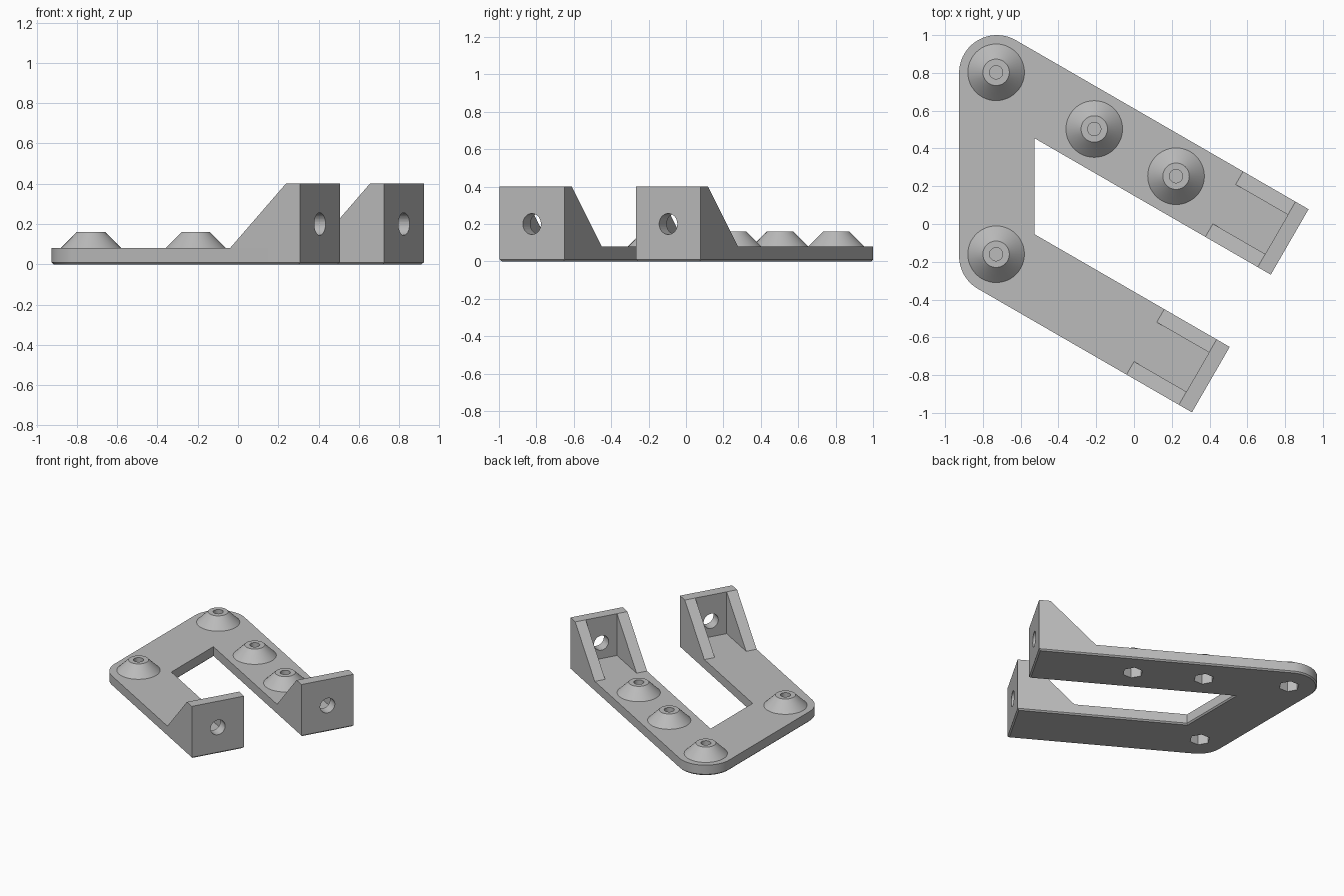
import bpy, bmesh, math
from mathutils import Vector, Matrix

cube = bpy.data.objects.get("Cube")
if cube:
    bpy.data.objects.remove(cube, do_unlink=True)

grey = bpy.data.materials.new("plain grey")
grey.use_nodes = True
colour = (0.5, 0.5, 0.5, 1)
grey.diffuse_color = colour
grey.node_tree.nodes["Principled BSDF"].inputs["Base Color"].default_value = colour

# Main sizes
HALF = 0.2          # half arm width
THICK = 0.08        # base, wall and gusset thickness
HEIGHT = 0.4
ALONG = Vector((math.cos(math.radians(30)), -0.5, 0))
ACROSS = Vector((0.5, math.cos(math.radians(30)), 0))
BACK = Vector((-0.726, 0.8, 0))
FRONT = Vector((-0.726, -0.17, 0))
BACK_END = BACK + ALONG * 1.79
FRONT_END = FRONT + ALONG * 1.308


def finish(name, bm):
    bmesh.ops.recalc_face_normals(bm, faces=bm.faces)
    mesh = bpy.data.meshes.new(name)
    bm.to_mesh(mesh)
    bm.free()
    obj = bpy.data.objects.new(name, mesh)
    bpy.context.collection.objects.link(obj)
    mesh.materials.append(grey)
    return obj


def prism(bm, points, offset):
    face = bm.faces.new([bm.verts.new(p) for p in points])
    new = bmesh.ops.extrude_face_region(bm, geom=[face])["geom"]
    verts = [g for g in new if isinstance(g, bmesh.types.BMVert)]
    bmesh.ops.translate(bm, verts=verts, vec=offset)


def chamfer_bottom(bm, keep=lambda e: True):
    edges = [e for e in bm.edges
             if all(v.co.z < 1e-5 for v in e.verts) and keep(e)]
    bmesh.ops.bevel(bm, geom=edges, offset=0.01, segments=1, affect='EDGES')


def cut(obj, cutter):
    mod = obj.modifiers.new("cut", 'BOOLEAN')
    mod.object = cutter
    mod.operation = 'DIFFERENCE'
    mod.solver = 'EXACT'
    cutter.hide_render = True
    cutter.hide_viewport = True
    cutter.display_type = 'WIRE'


def smooth(obj):
    bpy.ops.object.select_all(action='DESELECT')
    obj.select_set(True)
    bpy.context.view_layer.objects.active = obj
    bpy.ops.object.shade_smooth_by_angle(angle=math.radians(25))


def arc(centre, start, end, steps=20):
    angles = [math.radians(start + (end - start) * i / steps) for i in range(steps + 1)]
    return [centre + HALF * Vector((math.cos(a), math.sin(a), 0)) for a in angles]


# Base plate: two slanted arms joined by a spine with rounded corners
inner_x = BACK.x + HALF
inner_back = Vector((inner_x, BACK.y - HALF * math.sqrt(3), 0))
inner_front = Vector((inner_x, FRONT.y + HALF / math.sqrt(3), 0))
side = ACROSS * HALF
outline = (arc(BACK, 60, 180) + arc(FRONT, 180, 240)
           + [FRONT_END - side, FRONT_END + side, inner_front, inner_back,
              BACK_END - side, BACK_END + side])
bm = bmesh.new()
prism(bm, outline, Vector((0, 0, THICK)))
chamfer_bottom(bm)
base = finish("base_plate", bm)

# Screw bosses with a hexagonal nut pocket underneath each one
first = Vector((-0.73, 0.803, 0))
boss_spots = [first, first + ALONG * 0.6, first + ALONG * 1.1, Vector((-0.73, -0.16, 0))]
pockets = bmesh.new()
for number, spot in enumerate(boss_spots, 1):
    bm = bmesh.new()
    profile = [(0, 0.08), (0.15, 0.08), (0.07, 0.16), (0.035, 0.16), (0.035, 0.1), (0, 0.1)]
    verts = [bm.verts.new((r, 0, z)) for r, z in profile]
    edges = [bm.edges.new(pair) for pair in zip(verts, verts[1:])]
    bmesh.ops.spin(bm, geom=verts + edges, axis=(0, 0, 1), cent=(0, 0, 0),
                   angle=math.tau, steps=48)
    bmesh.ops.remove_doubles(bm, verts=bm.verts, dist=1e-4)
    boss = finish(f"screw_boss_{number}", bm)
    boss.location = spot
    smooth(boss)
    bmesh.ops.create_cone(
        pockets, cap_ends=True, segments=6, radius1=0.072, radius2=0.072, depth=0.2,
        matrix=Matrix.Translation(spot) @ Matrix.Rotation(math.radians(30), 4, 'Z'))
cut(base, finish("nut_pocket_cutter", pockets))
smooth(base)


# End brackets: upright wall with a bolt hole and two sloping gussets
def bracket(name, end):
    top = Vector((0, 0, HEIGHT))
    bm = bmesh.new()
    prism(bm, [end - side, end + side, end + side - ALONG * THICK, end - side - ALONG * THICK], top)
    chamfer_bottom(bm, lambda e: any((v.co - end).dot(ALONG) > -0.01 for v in e.verts))
    wall = finish(name + "_wall", bm)

    bm = bmesh.new()
    bmesh.ops.create_cone(
        bm, cap_ends=True, segments=40, radius1=0.056, radius2=0.056, depth=0.4,
        matrix=Matrix.Translation(end + top / 2) @ ALONG.to_track_quat('Z', 'Y').to_matrix().to_4x4())
    cut(wall, finish(name + "_hole_cutter", bm))
    smooth(wall)

    low = Vector((0, 0, THICK))
    for label, sign in (("left", 1), ("right", -1)):
        bm = bmesh.new()
        corner = end + side * sign - ALONG * THICK
        prism(bm, [corner + low, corner + top, corner + low - ALONG * (HEIGHT - THICK)],
              -ACROSS * THICK * sign)
        finish(f"{name}_{label}_gusset", bm)


bracket("back_bracket", BACK_END)
bracket("front_bracket", FRONT_END)
